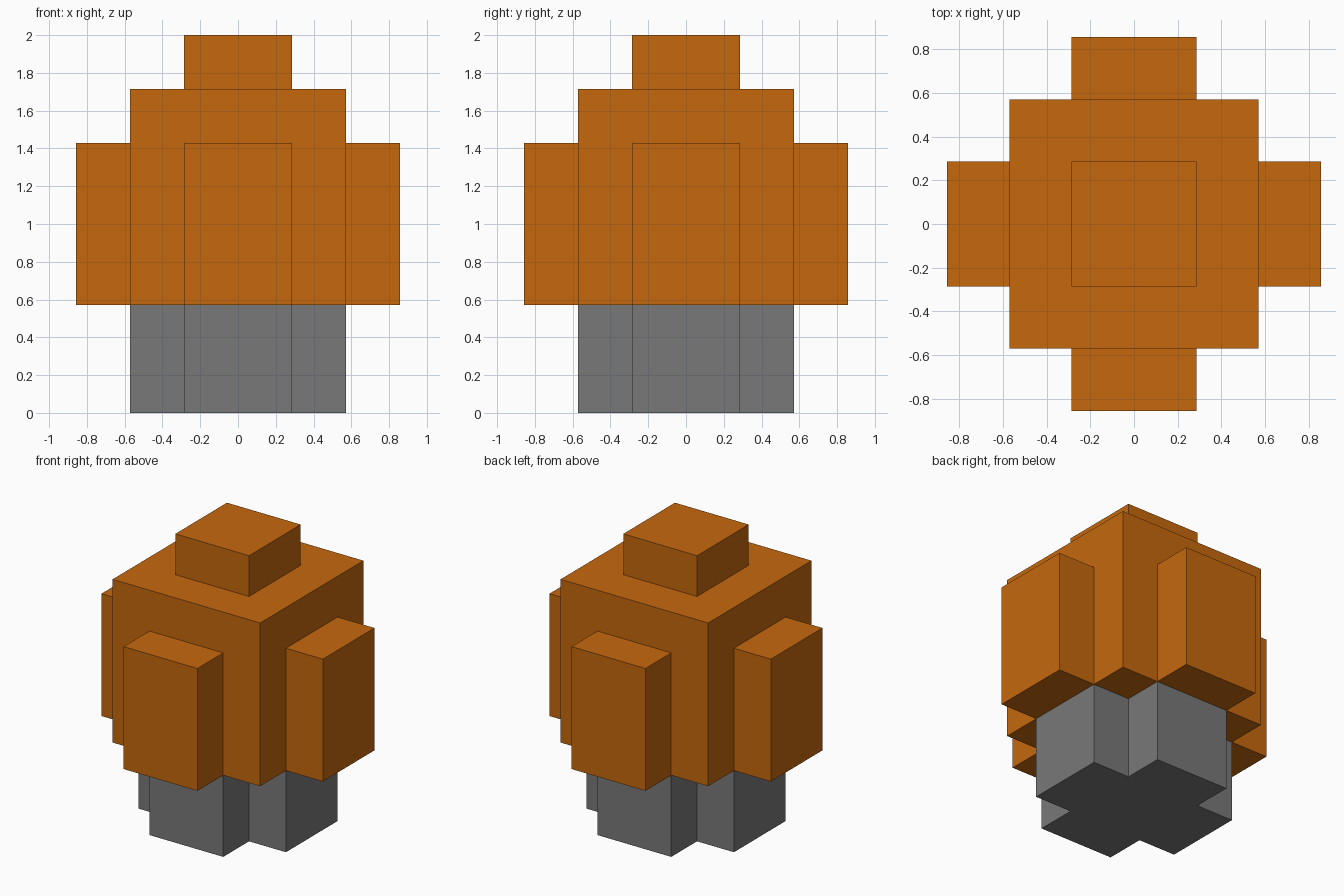
import bpy, bmesh, math
from mathutils import Matrix

if "Cube" in bpy.data.objects:
    bpy.data.objects.remove(bpy.data.objects["Cube"], do_unlink=True)

U = 2 / 7  # one block of the model's grid


def material(name, rgb):
    mat = bpy.data.materials.new(name)
    mat.use_nodes = True
    mat.diffuse_color = (*rgb, 1)
    mat.node_tree.nodes["Principled BSDF"].inputs["Base Color"].default_value = (*rgb, 1)
    return mat


orange = material("burnt orange", (0.56, 0.138, 0.004))
grey = material("stone grey", (0.19, 0.19, 0.19))


def prism(name, outline, z0, z1, mat, turn=0):
    """Extrude a flat outline, in grid blocks, from z0 to z1."""
    bm = bmesh.new()
    face = bm.faces.new([bm.verts.new((x * U, y * U, z0 * U)) for x, y in outline])
    top = bmesh.ops.extrude_face_region(bm, geom=[face])["geom"]
    verts = [v for v in top if isinstance(v, bmesh.types.BMVert)]
    bmesh.ops.translate(bm, verts=verts, vec=(0, 0, (z1 - z0) * U))
    bmesh.ops.recalc_face_normals(bm, faces=bm.faces)
    bm.transform(Matrix.Rotation(turn, 4, "Z"))
    mesh = bpy.data.meshes.new(name)
    bm.to_mesh(mesh)
    bm.free()
    mesh.materials.append(mat)
    obj = bpy.data.objects.new(name, mesh)
    bpy.context.collection.objects.link(obj)
    return obj


def rect(x0, x1, y0, y1):
    return [(x0, y0), (x1, y0), (x1, y1), (x0, y1)]


# Cross-shaped foot
cross = [(-1, -2), (1, -2), (1, -1), (2, -1), (2, 1), (1, 1),
         (1, 2), (-1, 2), (-1, 1), (-2, 1), (-2, -1), (-1, -1)]
prism("base", cross, 0, 2, grey)

# Main block and the knob on top
prism("body", rect(-2, 2, -2, 2), 2, 6, orange)
prism("top_knob", rect(-1, 1, -1, 1), 6, 7, orange)

# One raised panel on each side
for i, side in enumerate(("front", "left", "back", "right")):
    prism(side + "_panel", rect(-1, 1, -3, -2), 2, 5, orange, i * math.pi / 2)
